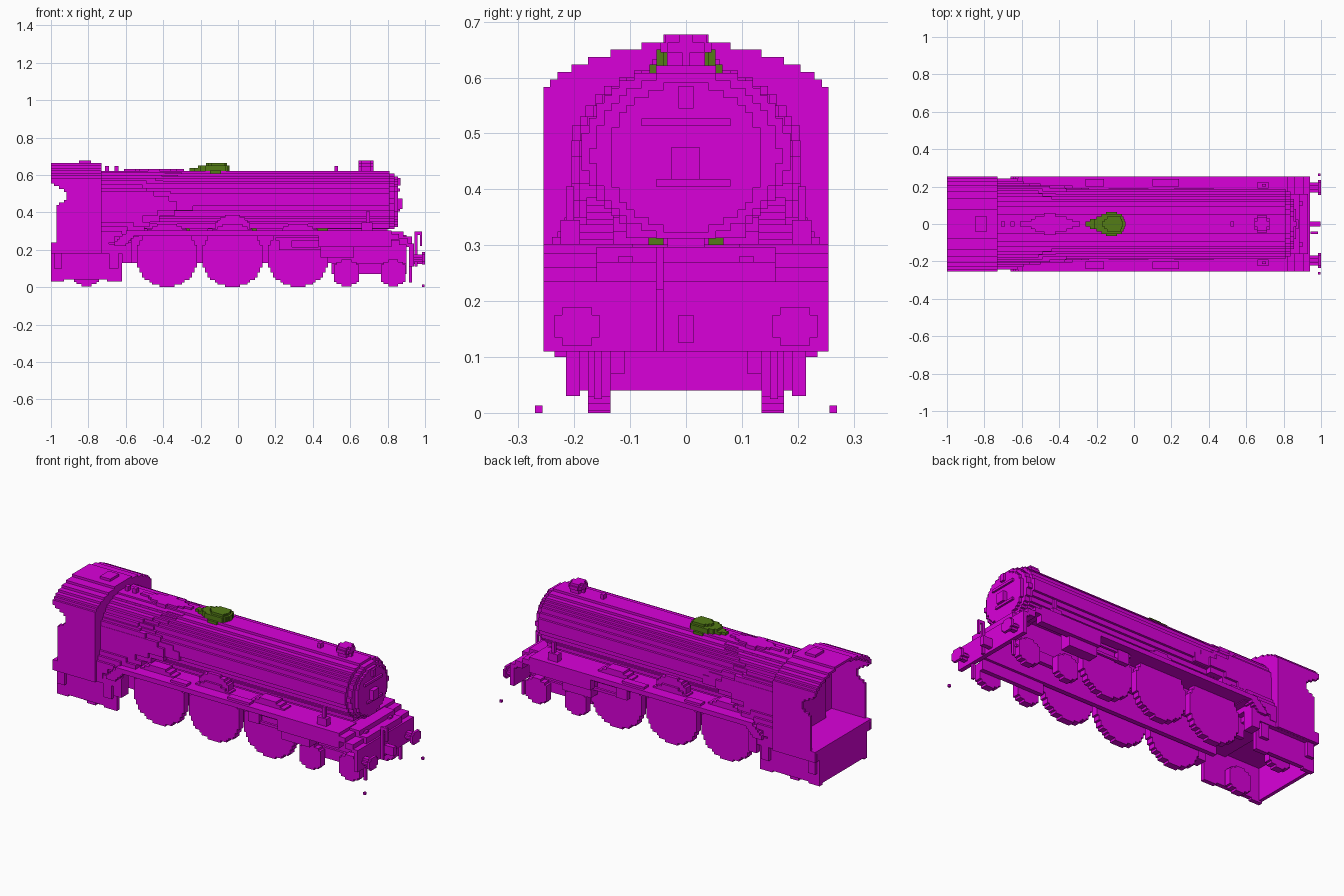
import bpy, bmesh, math

if "Cube" in bpy.data.objects:
    bpy.data.objects.remove(bpy.data.objects["Cube"])

V = 2 / 150  # size of one block step


def material(name, rgb):
    m = bpy.data.materials.new(name)
    m.use_nodes = True
    m.diffuse_color = (*rgb, 1)
    m.node_tree.nodes["Principled BSDF"].inputs["Base Color"].default_value = (*rgb, 1)
    return m


MAGENTA = material("magenta", (0.7, 0.0, 0.7))
GREEN = material("moss green", (0.088, 0.2, 0.008))


def prism(name, loop, axis, a, b, mat=MAGENTA):
    """Extrude a 2D outline along an axis from a to b."""
    def place(p, d):
        return {"x": (d, p[0], p[1]), "y": (p[0], d, p[1]), "z": (p[0], p[1], d)}[axis]
    bm = bmesh.new()
    face = bm.faces.new([bm.verts.new(place(p, a)) for p in loop])
    ext = bmesh.ops.extrude_face_region(bm, geom=[face])
    verts = [g for g in ext["geom"] if isinstance(g, bmesh.types.BMVert)]
    bmesh.ops.translate(bm, verts=verts, vec=place((0, 0), b - a))
    bmesh.ops.recalc_face_normals(bm, faces=bm.faces)
    me = bpy.data.meshes.new(name)
    bm.to_mesh(me)
    bm.free()
    me.materials.append(mat)
    ob = bpy.data.objects.new(name, me)
    bpy.context.collection.objects.link(ob)


def box(name, x0, x1, y0, y1, z0, z1, mat=MAGENTA):
    prism(name, [(x0, y0), (x1, y0), (x1, y1), (x0, y1)], "z", z0, z1, mat)


def box_pair(name, x0, x1, y0, y1, z0, z1, mat=MAGENTA):
    box("left_" + name, x0, x1, y0, y1, z0, z1, mat)
    box("right_" + name, x0, x1, -y1, -y0, z0, z1, mat)


def stairs(rows):
    """Outline of stacked rows (bottom, top, low, high)."""
    up, down = [], []
    for z0, z1, lo, hi in rows:
        up += [(hi, z0), (hi, z1)]
        down += [(lo, z0), (lo, z1)]
    pts = []
    for p in up + down[::-1]:
        if not pts or math.dist(p, pts[-1]) > 1e-6:
            pts.append(p)
    return pts


def plan(bands):
    """Plan outline, symmetric in y, from bands (half width, low x, high x)."""
    rows, w0 = [], 0
    for w, lo, hi in bands:
        rows.append((w0, w, lo, hi))
        w0 = w
    flipped = [(-b, -a, lo, hi) for a, b, lo, hi in rows[::-1]]
    return [(x, y) for x, y in stairs(flipped + rows)]


def round_rows(cx, cz, rx, rz, zmin=-1.0):
    """Rows that step around an ellipse."""
    n = max(2, round(2 * rz / V))
    h = 2 * rz / n
    rows = []
    for i in range(n):
        t = (i + 0.5) / n * 2 - 1
        w = max(V / 2, round(rx * math.sqrt(1 - t * t) / V) * V)
        z0 = cz - rz + i * h
        if z0 >= zmin:
            rows.append((z0, z0 + h, cx - w, cx + w))
    return rows


def discs(name, x, z, r, y0, y1, zmin=-1.0):
    loop = stairs(round_rows(x, z, r, r, zmin))
    prism("left_" + name, loop, "y", y0, y1)
    prism("right_" + name, loop, "y", -y1, -y0)


# Boiler and smokebox
prism("boiler", stairs(round_rows(0, 0.467, 0.185, 0.155)), "x", -0.73, 0.81)
box("boiler_keel", -0.5, 0.81, -0.107, 0.107, 0.313, 0.34)
box("boiler_support", -0.5, 0.8, -0.033, 0.033, 0.29, 0.32)
prism("smokebox_rim", stairs(round_rows(0, 0.46, 0.168, 0.148)), "x", 0.81, 0.838)
prism("smokebox_door", stairs(round_rows(0, 0.457, 0.137, 0.134)), "x", 0.838, 0.855)
box("upper_door_strap", 0.855, 0.866, -0.08, 0.08, 0.513, 0.527)
box("lower_door_strap", 0.855, 0.866, -0.054, 0.08, 0.405, 0.418)
box("door_handle", 0.855, 0.88, -0.027, 0.025, 0.418, 0.475)
box("top_lamp_bracket", 0.83, 0.868, -V, V, 0.545, 0.585)

# Firebox: rows (bottom, top, half width at the cab, front end)
for z0, z1, w, xf in [(0.21, 0.24, 0.243, -0.6), (0.24, 0.27, 0.243, -0.57),
                      (0.27, 0.30, 0.243, -0.53), (0.30, 0.325, 0.23, -0.5),
                      (0.325, 0.35, 0.217, -0.47), (0.35, 0.38, 0.205, -0.42),
                      (0.38, 0.41, 0.205, -0.34), (0.41, 0.46, 0.205, -0.24),
                      (0.46, 0.487, 0.205, -0.28), (0.487, 0.515, 0.203, -0.36),
                      (0.515, 0.53, 0.19, -0.4), (0.53, 0.55, 0.18, -0.42),
                      (0.55, 0.57, 0.163, -0.4), (0.57, 0.585, 0.147, -0.35),
                      (0.585, 0.6, 0.12, -0.32), (0.6, 0.613, 0.093, -0.3)]:
    prism("firebox_row", plan([(w - V, -0.74, xf), (w, -0.74, xf - 0.09)]), "z", z0, z1)

# Cab
arch = [(0.583, 0.597, 0.243), (0.597, 0.61, 0.23), (0.61, 0.623, 0.205),
        (0.623, 0.637, 0.175), (0.637, 0.65, 0.135), (0.65, 0.663, 0.08)]
outer = [(0.255, 0.57), (0.255, 0.583)]
for z0, z1, w in arch:
    outer += [(w, z0), (w, z1)]
inner = [(y - V, z - V) for y, z in outer[1:]]
half_roof = outer + [(0, 0.663), (0, 0.65)] + inner[::-1]
for side, s in (("left", 1), ("right", -1)):
    prism(side + "_cab_roof", [(s * y, z) for y, z in half_roof], "x", -1, -0.73)
front_rows = [(0.21, 0.583, -0.255, 0.255)] + [(a, b, -w, w) for a, b, w in arch]
prism("cab_front_wall", stairs(front_rows), "x", -0.757, -0.73)
wall = stairs([(0.18, 0.24, -1, -0.73), (0.24, 0.44, -0.97, -0.73),
               (0.44, 0.453, -0.957, -0.73), (0.453, 0.467, -0.93, -0.73),
               (0.467, 0.51, -0.917, -0.73), (0.51, 0.525, -0.93, -0.73),
               (0.525, 0.54, -0.957, -0.73), (0.54, 0.555, -0.985, -0.73),
               (0.555, 0.583, -1, -0.73)])
prism("left_cab_side", wall, "y", 0.241, 0.255)
prism("right_cab_side", wall, "y", -0.255, -0.241)
box("cab_floor", -1, -0.73, -0.245, 0.245, 0.225, 0.24)
box("cab_backhead", -0.80, -0.757, -0.13, 0.13, 0.24, 0.52)
box("roof_vent", -0.85, -0.785, -0.04, 0.04, 0.655, 0.677)

# Rear frame under the cab, open below
box("rear_beam", -1, -0.98, -0.215, 0.215, 0.04, 0.23)
box_pair("rear_frame", -0.98, -0.62, 0.19, 0.215, 0.04, 0.23)
box_pair("rear_frame_foot", -1, -0.93, 0.19, 0.215, 0.03, 0.055)
box_pair("front_frame_foot", -0.70, -0.62, 0.19, 0.215, 0.03, 0.055)
box_pair("rear_frame_shelf", -1, -0.62, 0.213, 0.24, 0.18, 0.23)
box_pair("rear_step_post", -0.985, -0.94, 0.213, 0.235, 0.1, 0.18)
box_pair("front_step_post", -0.69, -0.64, 0.213, 0.235, 0.1, 0.18)
box_pair("firebox_step", -0.62, -0.57, 0.18, 0.245, 0.13, 0.24)

# Running boards and main frame
box_pair("running_board", -0.6, 0.82, 0.095, 0.255, 0.275, 0.302)
box_pair("main_frame", -0.62, 0.9, 0.095, 0.122, 0.13, 0.28)
for i in range(4):
    box_pair("running_board_ramp", -0.66 + i * V, -0.6 + i * V,
             0.2, 0.255, 0.22 + i * V, 0.245 + i * V)
for x0, x1 in ((-0.28, -0.18), (0.07, 0.21), (0.42, 0.48)):
    box_pair("frame_strip", x0, x1, 0.04, 0.067, 0.3, 0.313, GREEN)

# Wheels with low splashers
for n, x in (("rear", -0.38), ("middle", -0.03), ("front", 0.32)):
    discs(n + "_driving_wheel", x, 0.165, 0.165, 0.135, 0.175)
    discs(n + "_splasher", x, 0.165, 0.172, 0.13, 0.19, 0.285)
for n, x in (("trailing", -0.81), ("rear_bogie", 0.58), ("front_bogie", 0.83)):
    discs(n + "_wheel", x, 0.075, 0.072, 0.135, 0.175)
discs("raised_splasher", -0.03, 0.28, 0.105, 0.13, 0.178, 0.29)

# Cylinders and motion
box_pair("cylinder", 0.44, 0.62, 0.17, 0.235, 0.16, 0.28)
box_pair("cylinder_cover", 0.43, 0.82, 0.215, 0.255, 0.215, 0.285)
box_pair("slide_bar", 0.2, 0.44, 0.2, 0.215, 0.25, 0.265)
box_pair("crosshead", 0.22, 0.29, 0.195, 0.222, 0.2, 0.265)
box_pair("piston_rod", 0.29, 0.44, 0.2, 0.215, 0.2, 0.215)
box_pair("bogie_frame", 0.5, 0.9, 0.11, 0.135, 0.07, 0.13)
box_pair("board_plate_rear", -0.26, -0.16, 0.2, 0.24, 0.3, 0.315)
box_pair("board_plate_front", 0.1, 0.24, 0.2, 0.24, 0.3, 0.315)
box_pair("lubricator", 0.66, 0.72, 0.19, 0.225, 0.3, 0.345)
box_pair("lubricator_lever", 0.685, 0.705, 0.2, 0.215, 0.345, 0.405)

# Front deck, buffer beam and fittings
box("front_deck", 0.8, 0.86, -0.255, 0.255, 0.255, 0.285)
box("deck_centre", 0.8, 0.885, -0.16, 0.16, 0.25, 0.297)
box("deck_front", 0.885, 0.93, -0.16, 0.16, 0.225, 0.27)
box("front_deck_step", 0.86, 0.91, -0.255, 0.255, 0.225, 0.26)
box("front_deck_edge", 0.9, 0.94, -0.255, 0.255, 0.215, 0.235)
box("buffer_beam", 0.915, 0.94, -0.255, 0.255, 0.11, 0.215)
for s, n in ((1, "left"), (-1, "right")):
    prism(n + "_buffer_stem", stairs(round_rows(s * 0.195, 0.155, 0.02, 0.02)), "x", 0.94, 0.985)
    prism(n + "_buffer_head", stairs(round_rows(s * 0.195, 0.155, 0.037, 0.034)), "x", 0.985, 1)
box("coupling_hook", 0.94, 0.998, -V, V, 0.125, 0.175)
box("brake_pipe", 0.945, 0.96, -0.054, -0.04, 0.11, 0.29)
box("brake_pipe_top", 0.945, 0.985, -0.054, -0.04, 0.28, 0.297)
box("brake_pipe_end", 0.972, 0.985, -0.054, -0.04, 0.22, 0.28)
box_pair("guard_iron", 0.915, 0.93, 0.15, 0.165, 0.025, 0.12)
box_pair("rail_marker", 0.985, 0.998, 0.257, 0.27, 0.0, V)

# Chimney and fittings along the boiler crown
prism("chimney_base", stairs(round_rows(0.685, 0, 0.034, 0.034)), "z", 0.61, 0.65)
prism("chimney_cap", stairs(round_rows(0.685, 0, 0.046, 0.046)), "z", 0.645, 0.663)
prism("chimney_lip", stairs(round_rows(0.685, 0, 0.037, 0.037)), "z", 0.663, 0.677)
box("crown_valve", 0.515, 0.535, -V, V, 0.615, 0.648)
for x in (-0.71, -0.66):
    box("whistle", x, x + 0.02, -V, V, 0.615, 0.648)

# Plans are written as (x, y) outlines turned from the stacked rows
def flat(bands):
    return [(p[0], p[1]) for p in plan(bands)]


prism("crown_plate", flat([(0.013, -0.61, -0.29), (0.027, -0.55, -0.33),
                           (0.04, -0.53, -0.36), (0.06, -0.48, -0.42)]), "z", 0.6, 0.633)

# Teardrop steam dome, in shrinking layers
dome = [(0.013, -0.26, -0.045), (0.027, -0.235, -0.05), (0.04, -0.2, -0.055),
        (0.053, -0.175, -0.065), (0.065, -0.15, -0.09)]
upper = [(w, max(lo, -0.215), hi) for w, lo, hi in dome[:4]]
top = [(w, -0.17 + V * k, hi - V) for k, (w, lo, hi) in enumerate(dome[:3])]
for name, bands, z0, z1 in (("base", dome, 0.6, 0.623), ("lower", dome[:4], 0.623, 0.637),
                            ("upper", upper, 0.637, 0.65), ("top", top, 0.65, 0.663)):
    prism("steam_dome_" + name, flat(bands), "z", z0, z1, GREEN)
